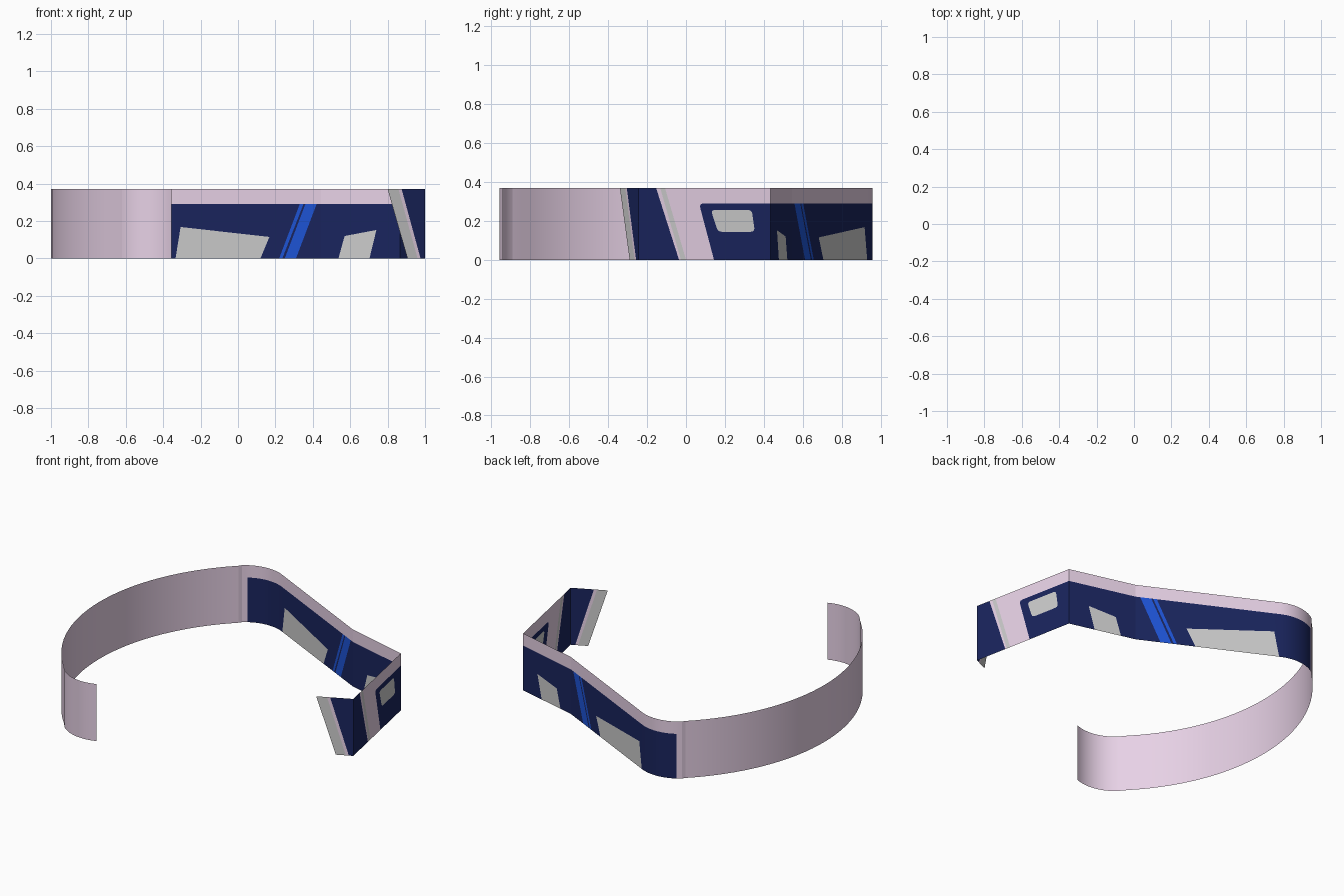
import bpy, bmesh
from math import sin, cos, radians
from mathutils import Vector

if "Cube" in bpy.data.objects:
    bpy.data.objects.remove(bpy.data.objects["Cube"])

H, BAND = 0.37, 0.29          # sheet height, height of the dark panel


def arc(cx, cy, r, a0, a1, n):
    return [Vector((cx + r * cos(radians(a0 + (a1 - a0) * i / n)),
                    cy + r * sin(radians(a0 + (a1 - a0) * i / n)))) for i in range(n + 1)]


# Plan path: front hook, big left bow, back corner, then straight bends
path = arc(-0.45, -0.71, 0.25, -68, -133.3, 14)
path += arc(0.22, 0, 1.22, 226.7, 133.3, 32)[1:]
back = len(path) - 1
path += arc(-0.45, 0.71, 0.25, 133.3, 63.3, 14)[1:]
wall = len(path) - 1
path += [Vector(p) for p in ((0.445, 0.545), (0.865, 0.435), (1, -0.245), (0.80, -0.34))]
side, tip = wall + 2, wall + 3
dist = [0.0]
for p, q in zip(path, path[1:]):
    dist.append(dist[-1] + (q - p).length)


def at(start, axis, value):
    """Distance along the path where x (0) or y (1) has the value, from a path index."""
    for i in range(start, len(path) - 1):
        t = (value - path[i][axis]) / (path[i + 1][axis] - path[i][axis])
        if -0.02 <= t <= 1.0001:
            return dist[i] + t * (dist[i + 1] - dist[i])


def X(x, z): return Vector((at(wall, 0, x), z))
def Y(y, z): return Vector((at(side, 1, y), z))
def T(x, z): return Vector((at(tip, 0, x), z))


def rounded(pts, r, which=None):
    out = []
    for i, p in enumerate(pts):
        if which is not None and i not in which:
            out.append(p)
            continue
        a = p + (pts[i - 1] - p).normalized() * r
        b = p + (pts[(i + 1) % len(pts)] - p).normalized() * r
        out += [a * (1 - t) ** 2 + p * 2 * t * (1 - t) + b * t * t for t in (0, 0.33, 0.67, 1)]
    return out


# Convex colour regions on the unrolled sheet; later ones win
regions = [
    ("navy_panel", rounded([Vector((at(back, 0, -0.58), 0)), Vector((at(back, 0, -0.58), BAND)),
                            Y(0.067, BAND), Y(0.144, 0)], 0.025, {2})),
    ("navy_panel", [Y(-0.154, H), T(0.875, H), T(0.976, 0), Y(-0.036, 0)]),
    ("grey_windows", [X(-0.307, 0.168), X(0.168, 0.115), X(0.12, 0), X(-0.334, 0)]),
    ("grey_windows", [X(0.57, 0.12), X(0.74, 0.152), X(0.703, 0), X(0.537, 0)]),
    ("grey_windows", rounded([Y(0.338, 0.256), Y(0.128, 0.256), Y(0.164, 0.144),
                              Y(0.354, 0.144)], 0.02)),
    ("blue_stripes", [X(0.33, BAND), X(0.35, BAND), X(0.237, 0), X(0.22, 0)]),
    ("blue_stripes", [X(0.36, BAND), X(0.42, BAND), X(0.31, 0), X(0.25, 0)]),
    ("grey_edges", [Y(-0.108, H), Y(-0.133, H), Y(-0.026, 0), Y(0.0, 0)]),
    ("grey_edges", [T(0.858, H), T(0.80, H), T(0.906, 0), T(0.96, 0)]),
    ("cut_away", [T(0.80, H), T(0.80, 0), T(0.906, 0)]),
]


def inside(p, poly):
    crosses = [(b - a).cross(p - a) for a, b in zip(poly, poly[1:] + poly[:1])]
    return all(c >= -1e-7 for c in crosses) or all(c <= 1e-7 for c in crosses)


# Unrolled sheet, cut along every region outline
bm = bmesh.new()
cols = [(bm.verts.new((d, 0, 0)), bm.verts.new((d, H, 0))) for d in dist]
for (a, b), (c, d) in zip(cols, cols[1:]):
    bm.faces.new((a, c, d, b))
for name, poly in regions:
    lo, hi = min(p.x for p in poly), max(p.x for p in poly)
    for a, b in zip(poly, poly[1:] + poly[:1]):
        faces = [f for f in bm.faces if max(v.co.x for v in f.verts) > lo - 1e-5
                 and min(v.co.x for v in f.verts) < hi + 1e-5]
        edges = list({e for f in faces for e in f.edges})
        verts = list({v for f in faces for v in f.verts})
        bmesh.ops.bisect_plane(bm, geom=verts + edges + faces, dist=1e-6,
                               plane_co=(a.x, a.y, 0), plane_no=(b.y - a.y, a.x - b.x, 0))

groups = {}
for f in bm.faces:
    label = "pink_band"
    c = f.calc_center_median().to_2d()
    for name, poly in regions:
        if inside(c, poly):
            label = name
    groups.setdefault(label, []).append([v.co.to_2d() for v in f.verts])
bm.free()


def bend(p):
    """Sheet position to position on the bent wall."""
    i = max(k for k in range(len(dist) - 1) if dist[k] <= p.x + 1e-6 or k == 0)
    t = (p.x - dist[i]) / (dist[i + 1] - dist[i])
    q = path[i].lerp(path[i + 1], t)
    return (q.x, q.y, p.y)


colours = {"pink_band": (0.80, 0.64, 0.79, 1), "navy_panel": (0.010, 0.018, 0.11, 1),
           "blue_stripes": (0.013, 0.09, 0.68, 1)}

# One object per coloured part
for label, faces in groups.items():
    if label == "cut_away":
        continue
    bm = bmesh.new()
    for pts in faces:
        bm.faces.new([bm.verts.new(bend(p)) for p in pts])
    bmesh.ops.remove_doubles(bm, verts=bm.verts, dist=1e-5)
    bmesh.ops.reverse_faces(bm, faces=bm.faces)
    me = bpy.data.meshes.new(label)
    bm.to_mesh(me)
    bm.free()
    ob = bpy.data.objects.new(label, me)
    bpy.context.collection.objects.link(ob)
    if label in colours:
        mat = bpy.data.materials.new(label)
        mat.diffuse_color = colours[label]
        mat.use_nodes = True
        mat.node_tree.nodes["Principled BSDF"].inputs["Base Color"].default_value = mat.diffuse_color
        me.materials.append(mat)
    bpy.ops.object.select_all(action='DESELECT')
    ob.select_set(True)
    bpy.context.view_layer.objects.active = ob
    bpy.ops.object.shade_smooth_by_angle(angle=radians(8))
